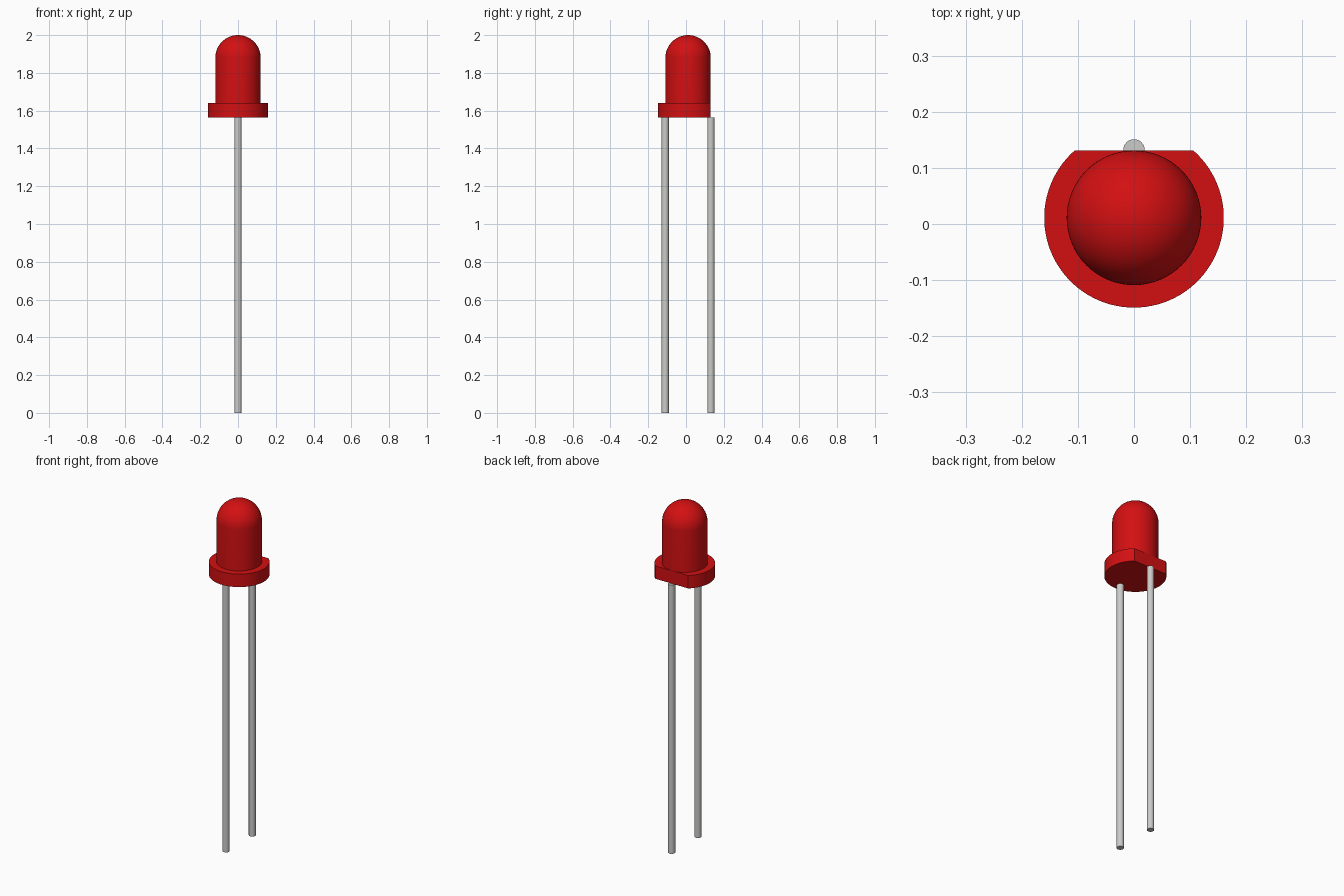
import bpy
import bmesh
from math import sin, cos, pi, asin

cube = bpy.data.objects.get("Cube")
if cube:
    bpy.data.objects.remove(cube, do_unlink=True)


def make_material(name, color, roughness):
    mat = bpy.data.materials.new(name)
    mat.use_nodes = True
    mat.diffuse_color = color
    bsdf = mat.node_tree.nodes["Principled BSDF"]
    bsdf.inputs["Base Color"].default_value = color
    bsdf.inputs["Roughness"].default_value = roughness
    return mat


red = make_material("red plastic", (0.65, 0.005, 0.006, 1), 0.4)
grey = make_material("grey metal", (0.6, 0.6, 0.59, 1), 0.4)

CENTER_Y = 0.011
BASE_Z, RIM_Z, TOP_Z = 1.565, 1.64, 2.0
BULB_R, RIM_R = 0.12, 0.16


def finish(name, bm, mat, y):
    """Turn a bmesh into a smooth shaded object with sharp edges kept."""
    bmesh.ops.recalc_face_normals(bm, faces=bm.faces)
    mesh = bpy.data.meshes.new(name)
    bm.to_mesh(mesh)
    bm.free()
    mesh.materials.append(mat)
    obj = bpy.data.objects.new(name, mesh)
    obj.location.y = y
    bpy.context.collection.objects.link(obj)
    bpy.ops.object.select_all(action="DESELECT")
    obj.select_set(True)
    bpy.context.view_layer.objects.active = obj
    bpy.ops.object.shade_smooth_by_angle(angle=pi / 6)
    return obj


def prism(name, outline, z0, z1, mat, y):
    """Extrude a flat outline from z0 up to z1."""
    bm = bmesh.new()
    base = bm.faces.new([bm.verts.new((px, py, z0)) for px, py in outline])
    side = bmesh.ops.extrude_face_region(bm, geom=[base], use_keep_orig=True)
    top = [v for v in side["geom"] if isinstance(v, bmesh.types.BMVert)]
    bmesh.ops.translate(bm, verts=top, vec=(0, 0, z1 - z0))
    return finish(name, bm, mat, y)


def arc(radius, start, end, steps):
    angles = [start + (end - start) * i / steps for i in range(steps + 1)]
    return [(radius * cos(a), radius * sin(a)) for a in angles]


# Rim: a disc with one flat side at the back, level with the bulb
flat = asin(BULB_R / RIM_R)
prism("rim", arc(RIM_R, pi - flat, 2 * pi + flat, 72), BASE_Z, RIM_Z, red, CENTER_Y)

# Bulb: a straight wall running into a round dome, spun about its axis
profile = [(0, BASE_Z + 0.02), (BULB_R, BASE_Z + 0.02)]
profile += [(r, TOP_Z - BULB_R + h) for r, h in arc(BULB_R, 0, pi / 2, 18)]
bm = bmesh.new()
verts = [bm.verts.new((r, 0, z)) for r, z in profile]
edges = [bm.edges.new(pair) for pair in zip(verts, verts[1:])]
bmesh.ops.spin(bm, geom=verts + edges, cent=(0, 0, 0), axis=(0, 0, 1),
               angle=2 * pi, steps=64)
bmesh.ops.remove_doubles(bm, verts=bm.verts, dist=0.0001)
finish("bulb", bm, red, CENTER_Y)

# Leads: two thin round wires, one in front and one behind
for name, side in (("front_lead", -1), ("back_lead", 1)):
    prism(name, arc(0.019, 0, 2 * pi, 32)[:-1], 0, BASE_Z, grey,
          CENTER_Y + side * 0.121)
